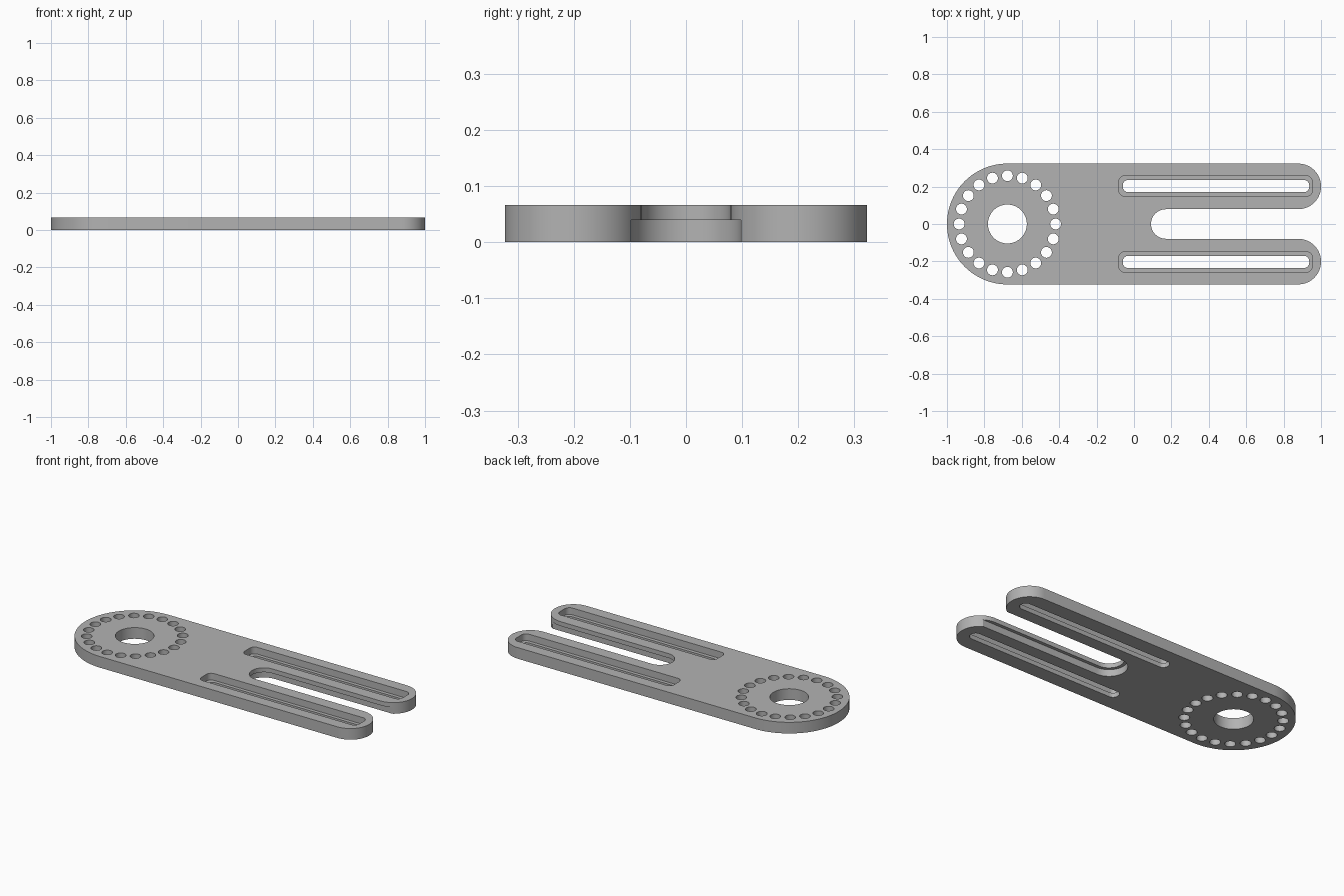
import bpy, bmesh
from math import sin, cos, pi, radians

if "Cube" in bpy.data.objects:
    bpy.data.objects.remove(bpy.data.objects["Cube"], do_unlink=True)

THICK = 0.066
HUB_X, HUB_R = -0.677, 0.323      # round pivot end
ARM_X, ARM_Y, ARM_R = 0.878, 0.201, 0.122  # fork tips
FORK_X, FORK_R = 0.17, 0.079      # open slot between the arms

grey = bpy.data.materials.new("plain grey")
grey.use_nodes = True
colour = (0.45, 0.45, 0.45, 1)
grey.diffuse_color = colour
grey.node_tree.nodes["Principled BSDF"].inputs["Base Color"].default_value = colour


def arc(cx, cy, r, start, end, steps=24):
    angles = [radians(start + (end - start) * i / steps) for i in range(steps + 1)]
    return [(cx + r * cos(a), cy + r * sin(a)) for a in angles]


def circle(cx, cy, r, steps=32):
    return arc(cx, cy, r, 0, 360, steps)[:-1]


def rounded_rect(x0, x1, y0, y1, r):
    return (arc(x1 - r, y1 - r, r, 0, 90, 8) + arc(x0 + r, y1 - r, r, 90, 180, 8)
            + arc(x0 + r, y0 + r, r, 180, 270, 8) + arc(x1 - r, y0 + r, r, 270, 360, 8))


def prism(bm, outline, z0, z1):
    low = [bm.verts.new((x, y, z0)) for x, y in outline]
    high = [bm.verts.new((x, y, z1)) for x, y in outline]
    bm.faces.new(low[::-1])
    bm.faces.new(high)
    for i in range(len(low)):
        j = (i + 1) % len(low)
        bm.faces.new((low[i], low[j], high[j], high[i]))


def make_object(name, prisms):
    bm = bmesh.new()
    for p in prisms:
        prism(bm, *p)
    bmesh.ops.recalc_face_normals(bm, faces=bm.faces)
    mesh = bpy.data.meshes.new(name)
    bm.to_mesh(mesh)
    bm.free()
    mesh.materials.append(grey)
    obj = bpy.data.objects.new(name, mesh)
    bpy.context.collection.objects.link(obj)
    return obj


# Forked plate outline: hub, first arm, fork throat, second arm
outline = (arc(HUB_X, 0, HUB_R, 90, 270, 48)
           + arc(ARM_X, -ARM_Y, ARM_R, -90, 90)
           + arc(FORK_X, 0, FORK_R, 270, 90)
           + arc(ARM_X, ARM_Y, ARM_R, -90, 90))
plate = make_object("forked_plate", [(outline, 0, THICK)])

# Through openings: pivot hole, ring of holes, arm slots
through = [(circle(HUB_X, 0, 0.104, 64), -0.1, 0.2)]
for i in range(20):
    a = 2 * pi * i / 20
    through.append((circle(HUB_X + 0.258 * cos(a), 0.258 * sin(a), 0.029), -0.1, 0.2))
# Recesses: wide step under the fork, shallow pockets above the arm slots
fork_step = arc(FORK_X, 0, 0.098, 270, 90) + [(1.2, 0.098), (1.2, -0.098)]
recesses = [(fork_step, -0.1, 0.04)]
for side in (-1, 1):
    y = side * 0.203
    through.append((rounded_rect(-0.06, 0.937, y - 0.033, y + 0.033, 0.03), -0.1, 0.2))
    recesses.append((rounded_rect(-0.081, 0.953, y - 0.054, y + 0.054, 0.03), 0.026, 0.2))

bpy.context.view_layer.objects.active = plate
for name, shapes in (("recess_cutter", recesses), ("hole_cutter", through)):
    cutter = make_object(name, shapes)
    cutter.hide_render = True
    mod = plate.modifiers.new(name, "BOOLEAN")
    mod.operation = "DIFFERENCE"
    mod.solver = "EXACT"
    mod.object = cutter
    bpy.ops.object.modifier_apply(modifier=mod.name)
    bpy.data.objects.remove(cutter, do_unlink=True)

# Smooth curved walls, crisp rims
bpy.ops.object.select_all(action="DESELECT")
plate.select_set(True)
bpy.ops.object.shade_smooth_by_angle(angle=radians(30))
